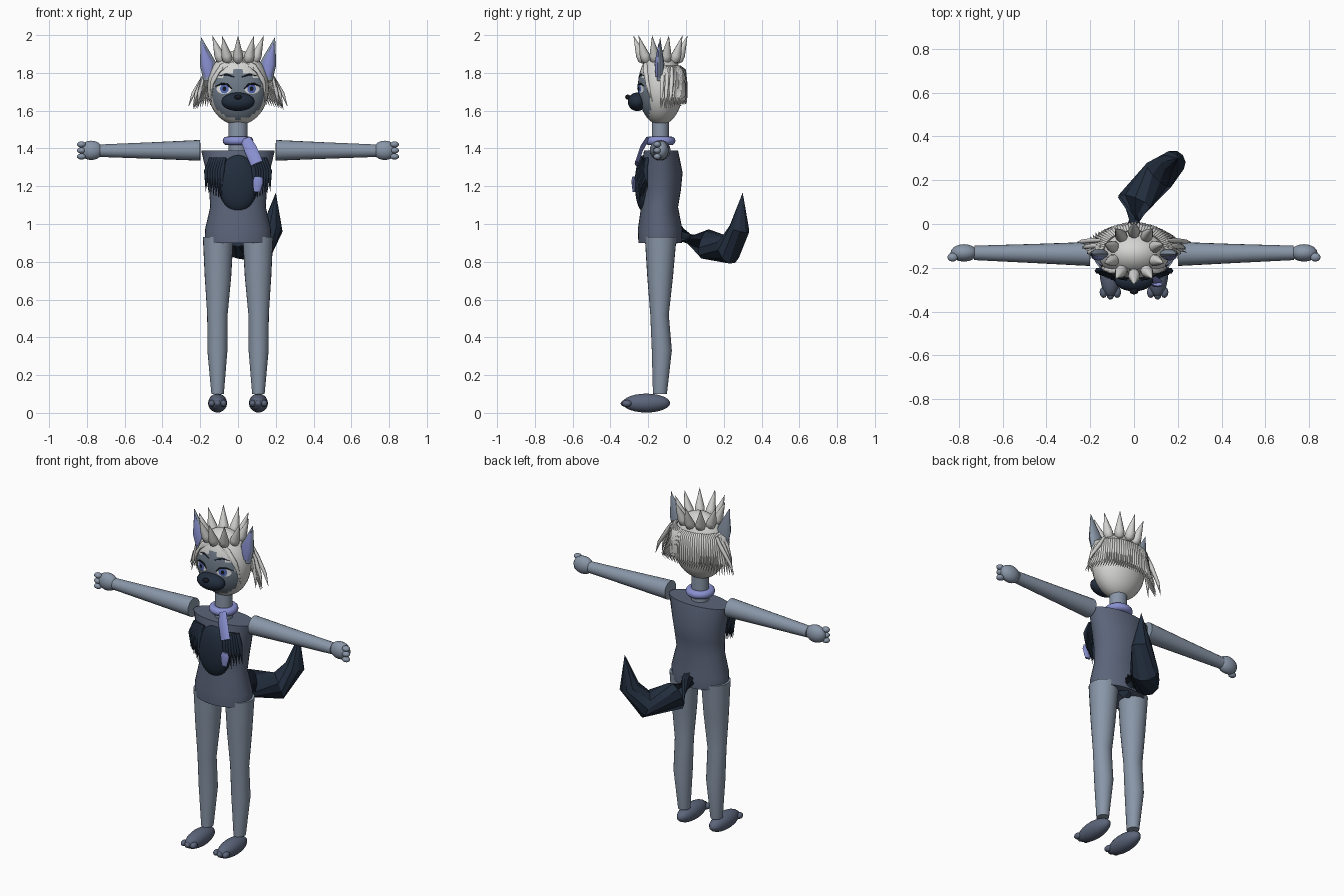
import bpy, bmesh, math
from mathutils import Vector, Matrix

cube = bpy.data.objects.get("Cube")
if cube:
    bpy.data.objects.remove(cube, do_unlink=True)


def material(name, r, g, b):
    m = bpy.data.materials.new(name)
    m.use_nodes = True
    m.diffuse_color = (r, g, b, 1)
    m.node_tree.nodes["Principled BSDF"].inputs["Base Color"].default_value = (r, g, b, 1)
    return m


FUR = material("blue grey fur", .25, .305, .39)
SUIT = material("slate", .105, .13, .195)
DARK = material("dark navy", .016, .027, .048)
SCARF = material("periwinkle", .25, .28, .63)
HAIR = material("silver hair", .66, .66, .65)
FACE = material("face grey", .16, .2, .25)
WHITE = material("eye white", .8, .82, .85)
IRIS = material("iris blue", .1, .16, .5)
BLACK = material("black", .008, .01, .015)


def finish(name, bm, mat, smooth=40):
    bmesh.ops.remove_doubles(bm, verts=bm.verts, dist=1e-5)
    bmesh.ops.recalc_face_normals(bm, faces=bm.faces)
    me = bpy.data.meshes.new(name)
    bm.to_mesh(me)
    bm.free()
    me.materials.append(mat)
    ob = bpy.data.objects.new(name, me)
    bpy.context.collection.objects.link(ob)
    bpy.ops.object.select_all(action='DESELECT')
    ob.select_set(True)
    bpy.context.view_layer.objects.active = ob
    bpy.ops.object.shade_smooth_by_angle(angle=math.radians(smooth))
    return ob


def bridge(bm, rings):
    """Skin a list of point rings and cap both ends."""
    rows = [[bm.verts.new(p) for p in ring] for ring in rings]
    n = len(rows[0])
    for a, b in zip(rows, rows[1:]):
        for i in range(n):
            j = (i + 1) % n
            bm.faces.new((a[i], a[j], b[j], b[i]))
    bm.faces.new(rows[0][::-1])
    bm.faces.new(rows[-1])


def loft(name, rings, mat, sides=24):
    """Stack horizontal ellipses given as x, y, z, rx, ry."""
    bm = bmesh.new()
    turns = [math.tau * i / sides for i in range(sides)]
    bridge(bm, [[(x + rx * math.cos(t), y + ry * math.sin(t), z) for t in turns]
                for x, y, z, rx, ry in rings])
    return finish(name, bm, mat)


def add_tube(bm, path, radii, sides, flat=1):
    pts = [Vector(p) for p in path]
    rings = []
    for k, p in enumerate(pts):
        d = pts[min(k + 1, len(pts) - 1)] - pts[max(k - 1, 0)]
        ref = Vector((0, 1, 0)) if abs(d.normalized().y) < .9 else Vector((1, 0, 0))
        u = ref.cross(d).normalized()
        v = d.cross(u).normalized()
        r = max(radii[k], .0004)
        rings.append([p + u * (r * math.cos(t)) + v * (r * flat * math.sin(t))
                      for t in (math.tau * i / sides for i in range(sides))])
    bridge(bm, rings)


def tube(name, path, radii, mat, sides=16, flat=1, smooth=40):
    bm = bmesh.new()
    add_tube(bm, path, radii, sides, flat)
    return finish(name, bm, mat, smooth)


def strands(name, items, mat, sides=6):
    """Many tapered tubes in one object."""
    bm = bmesh.new()
    for path, radii in items:
        add_tube(bm, path, radii, sides)
    return finish(name, bm, mat, 60)


def ball(name, loc, size, mat, seg=20):
    bm = bmesh.new()
    bmesh.ops.create_uvsphere(bm, u_segments=seg, v_segments=seg * 2 // 3, radius=1,
                              matrix=Matrix.Translation(loc) @ Matrix.Diagonal((*size, 1)))
    return finish(name, bm, mat, 60)


# Head: silver ellipsoid whose front takes the face colour
HC, HS = Vector((0, -.135, 1.722)), Vector((.163, .12, .198))


def skin(x, z, off=0):
    """Point on the front of the head, raised by off."""
    q = 1 - (x / HS.x) ** 2 - ((z - HC.z) / HS.z) ** 2
    return (x, HC.y - HS.y * math.sqrt(max(q, 0)) - off, z)


head = ball("head", HC, HS, HAIR, 36)
head.data.materials.append(FACE)
for f in head.data.polygons:
    c = f.center
    if c.y < HC.y and (c.x / .142) ** 2 + ((c.z - 1.685) / .128) ** 2 < 1:
        f.material_index = 1


def patch(name, x, z, rx, rz, off, mat):
    """Thin elliptical plate wrapped on the face."""
    bm = bmesh.new()
    mid = bm.verts.new(skin(x, z, off))
    rim = [bm.verts.new(skin(x + rx * math.cos(t), z + rz * math.sin(t), off))
           for t in (math.tau * i / 18 for i in range(18))]
    for i in range(18):
        bm.faces.new((mid, rim[i], rim[(i + 1) % 18]))
    return finish(name, bm, mat, 60)


ball("muzzle", (0, -.258, 1.647), (.088, .05, .049), DARK, 24)
ball("nose", (0, -.308, 1.672), (.02, .014, .013), BLACK, 12)
loft("neck", [(0, -.135, 1.37, .05, .046), (0, -.135, 1.57, .05, .046)], FUR)

# Torso
loft("torso", [(0, -.137, .9, .172, .115), (0, -.137, .97, .175, .118),
               (0, -.14, 1.09, .147, .098), (0, -.132, 1.18, .153, .105),
               (0, -.13, 1.27, .167, .112), (0, -.132, 1.39, .195, .09)], SUIT, 32)

# Limbs, ears and face details, once per side
for s, side in ((1, "left"), (-1, "right")):
    loft(side + "_leg", [(s * .108, -.138, .1, .033, .037), (s * .109, -.128, .33, .053, .053),
                         (s * .109, -.14, .52, .054, .049), (s * .106, -.137, .72, .07, .068),
                         (s * .105, -.134, .93, .081, .084)], FUR)
    ball(side + "_foot", (s * .108, -.21, .052), (.05, .126, .05), SUIT)
    for k in (-1, 0, 1):
        ball(side + "_toe", (s * .108 + k * .031, -.312 - .008 * (k == 0), .05),
             (.018, .026, .018), SUIT, 12)
        ball(side + "_finger", (s * .829, -.152, 1.389 + k * .032), (.024, .02, .016), FUR, 12)
    tube(side + "_arm", [(s * .2, -.137, 1.39), (s * .45, -.135, 1.389), (s * .73, -.132, 1.388)],
         [.055, .044, .033], FUR, 20)
    ball(side + "_hand", (s * .777, -.132, 1.39), (.062, .04, .051), FUR)
    tube(side + "_ear", [(s * .15, -.137, 1.76), (s * .16, -.137, 1.85), (s * .196, -.137, 1.99)],
         [.032, .043, 0], FUR, 12, .52)
    tube(side + "_inner_ear", [(s * .155, -.15, 1.78), (s * .163, -.15, 1.85), (s * .19, -.145, 1.96)],
         [.022, .033, 0], SCARF, 12, .5)
    patch(side + "_eye", s * .074, 1.715, .04, .026, .004, WHITE)
    patch(side + "_iris", s * .072, 1.716, .023, .025, .006, IRIS)
    patch(side + "_pupil", s * .072, 1.716, .01, .013, .008, BLACK)
    tube(side + "_lashes", [skin(s * x, z, .004) for x, z in
                            ((.032, 1.715), (.055, 1.738), (.085, 1.742), (.122, 1.728))],
         [.002, .005, .006, 0], BLACK, 6)
    tube(side + "_eyebrow", [skin(s * x, z, .001) for x, z in ((.02, 1.778), (.06, 1.792), (.105, 1.783))],
         [.002, .005, 0], DARK, 6)

    # Swept fringe locks framing the face
    strands(side + "_front_locks", [
        ([skin(s * .02, 1.88 - .01 * k), skin(s * (.085 + .008 * k), 1.835 - .012 * k, .004),
          skin(s * (.13 + .004 * k), 1.77 - .015 * k, .006), skin(s * .143, 1.68 - .02 * k, .012)],
         [.004, .013, .011, 0]) for k in range(3)], HAIR)

    # Long locks sweeping out at the sides
    strands(side + "_side_locks", [
        ([(s * .15, y, 1.83), (s * .185, y, 1.77), (s * (.205 + .016 * k), y - .005, 1.69),
          (s * (.215 + .024 * k), y - .01, 1.61 + .005 * k)], [.008, .013, .01, 0])
        for k, y in enumerate((-.125, -.1, -.075))], HAIR)

    # Chest tuft strands
    strands(side + "_chest_fringe", [
        ([(s * (.07 + .012 * k), -.225 + .003 * k, 1.35), (s * (.085 + .0135 * k), -.25 + .006 * k, 1.28),
          (s * (.09 + .0135 * k), -.245 + .007 * k, 1.125 + .008 * k)], [.01, .014, 0])
        for k in range(7)], DARK)

# Crown of hair spikes
spikes = []
for i in range(10):
    a = math.tau * i / 10 - math.pi / 2
    d = Vector((math.cos(a), math.sin(a), 0))
    base = Vector((0, -.135, 0))
    spikes.append(([base + d * r + Vector((0, 0, z)) for r, z in
                    ((.082, 1.855), (.094, 1.87), (.105, 1.895), (.143, 1.997))],
                   [.012, .027, .027, 0]))
strands("hair_spikes", spikes, HAIR, 10)

# Dense hanging hair round the back of the head
back = []
for i in range(40):
    a = math.radians(6 + 168 * i / 39)
    side = abs(math.cos(a)) ** 4

    def hang(r, z, turn=0):
        return (HS.x * r * math.cos(a + turn), HC.y + HS.y * r * math.sin(a + turn), z)
    back.append(([hang(.86, 1.835), hang(1.06, 1.815), hang(1.13, 1.74),
                  hang(1.14 + .15 * side, 1.68), hang(1.15 + .35 * side, 1.635 - .03 * side, -.08)],
                 [.006, .009, .009, .007, 0]))
strands("back_hair", back, HAIR)

# Dark chest patch
ball("chest_fluff", (0, -.225, 1.215), (.105, .046, .15), DARK, 28)

# Scarf: collar ring and hanging ends
bpy.ops.mesh.primitive_torus_add(location=(0, -.137, 1.44), major_radius=.058, minor_radius=.023,
                                 major_segments=28, minor_segments=12)
collar = bpy.context.object
collar.name = "scarf_collar"
collar.data.materials.append(SCARF)
bpy.ops.object.shade_smooth_by_angle(angle=math.radians(60))
tube("scarf_tail", [(.04, -.205, 1.45), (.065, -.235, 1.4), (.1, -.262, 1.32)],
     [.027, .034, .034], SCARF, 8, .3)
tube("scarf_end", [(.108, -.275, 1.25), (.106, -.278, 1.225), (.1, -.275, 1.17)],
     [.022, .028, .018], SCARF, 8, .4)

# Tail: angular tapering tube
tube("tail", [(0, -.07, .95), (0, .1, .895), (.115, .225, .863), (.182, .283, .975), (.2, .3, 1.165)],
     [.075, .08, .078, .056, 0], DARK, 10, 1, 30)
